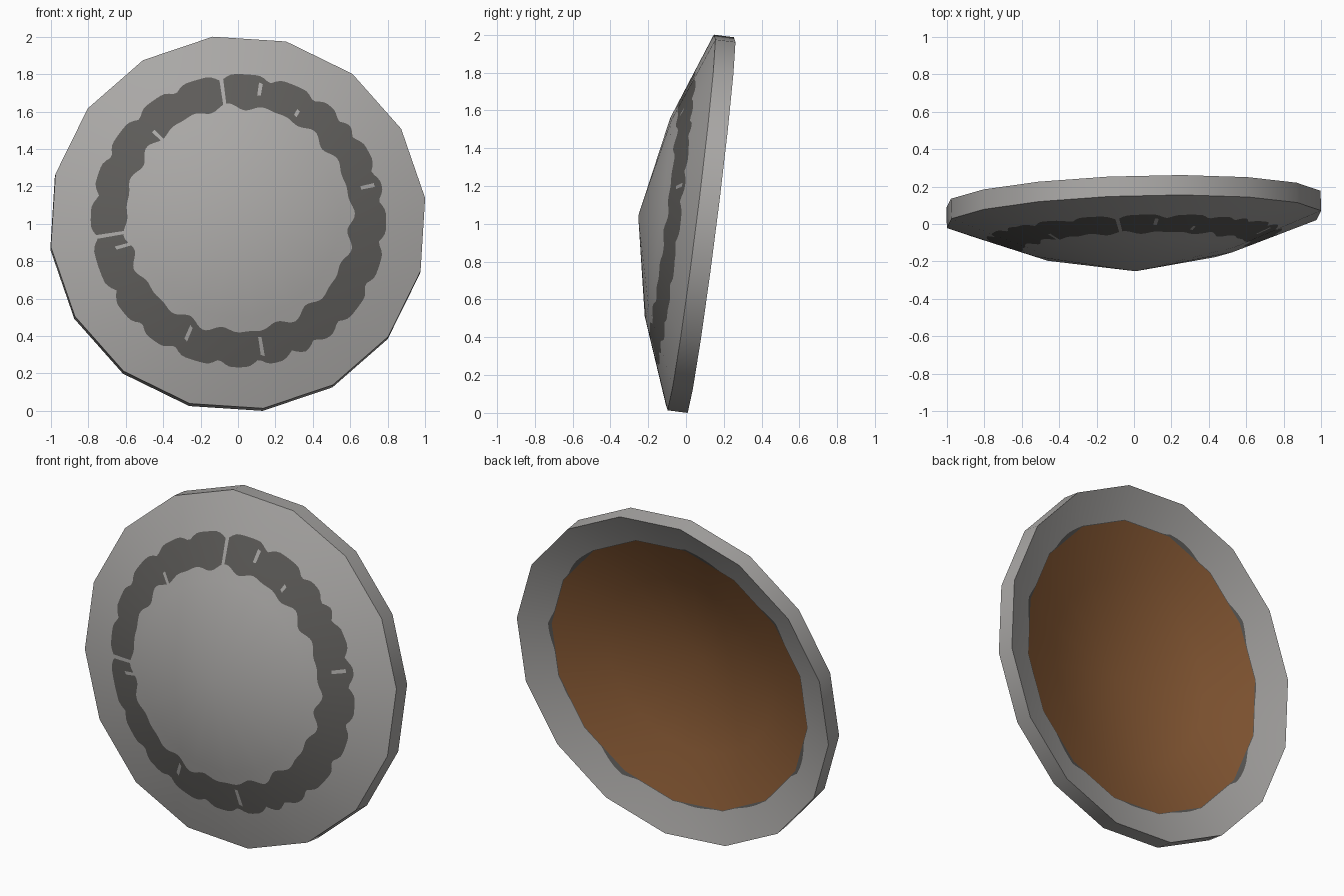
import bpy, math, random
from mathutils import Vector

if "Cube" in bpy.data.objects:
    bpy.data.objects.remove(bpy.data.objects["Cube"])

random.seed(4)
SIDES, SUB, R = 16, 14, 1.01
COLS = SIDES * SUB
START = math.radians(97.5)

# Tilted frame of the shield
axis = Vector((0.03, -1, 0.127)).normalized()
up = (Vector((0, 0, 1)) - axis * axis.z).normalized()
right = up.cross(axis)
centre = Vector((0, 0.025, 1.005))


def material(name, rgb):
    m = bpy.data.materials.new(name)
    m.diffuse_color = (*rgb, 1)
    m.use_nodes = True
    m.node_tree.nodes["Principled BSDF"].inputs["Base Color"].default_value = m.diffuse_color
    return m


mats = [material("light_grey_metal", (0.40, 0.39, 0.38)),
        material("dark_grey_metal", (0.11, 0.106, 0.10)),
        material("brown_leather", (0.26, 0.107, 0.037))]

# Outline points of the sixteen-sided disc, subdivided along each side
def corner(k):
    a = START - k * math.tau / SIDES
    return Vector((math.cos(a), math.sin(a))) * R


outline = [corner(c // SUB).lerp(corner(c // SUB + 1), (c % SUB) / SUB) for c in range(COLS)]
angles = [math.degrees(math.atan2(p.y, p.x)) % 360 for p in outline]

# Bumpy edges of the ring of stone-like plates
NOTCHES = [8, 20, 36, 45, 58, 77, 97, 116, 134, 153, 170, 187, 210, 227,
           243, 262, 278, 292, 302, 314, 333, 351]
GAPS = [(97, 0, 4), (187, 0, 4), (133, 0, 1), (80, 2, 3), (62, 1, 1), (14, 2, 3),
        (193, 0, 1), (246, 1, 2), (280, 1, 3)]


def ang_dist(a, b):
    return abs((a - b + 180) % 360 - 180)


def band_outer(a):
    d = min(ang_dist(a, n) for n in NOTCHES)
    return 0.79 - 0.035 * max(0, 1 - d / 5) ** 1.5


def band_inner(a):
    r = math.radians(a)
    return 0.605 + 0.012 * math.sin(16 * r) + 0.01 * math.sin(23 * r + 1)


def dish(t, offset=0.0):
    # height of the two-step cone above the rim plane
    h = 0.28 - 0.105 * t / 0.535 if t < 0.535 else 0.175 * (1 - t) / 0.465
    return h - offset


def slope(t):
    return 0.29 * t / 0.535 if t < 0.535 else 0.29 + 0.09 * (t - 0.535) / 0.465


verts, faces, mat_ids, normals = [], [], [], []


def place(p, h):
    return centre + right * p.x + up * p.y + axis * h


def add_row(ts, offset):
    base = len(verts)
    for p, t in zip(outline, ts):
        verts.append(place(p * t, dish(t, offset)))
    return base, ts


def normal(c, t, kind):
    p = outline[c % COLS].normalized()
    radial = right * p.x + up * p.y
    if kind == "side":
        return radial
    n = (axis + radial * slope(t)).normalized()
    return n if kind == "front" else -n


def join(a, b, kind, rule):
    # strip of quads between two rows
    for c in range(COLS):
        d = (c + 1) % COLS
        quad = [(a, c), (a, d), (b, d), (b, c)]
        if kind == "back":
            quad.reverse()
        faces.append([row[0] + i for row, i in quad])
        normals.extend(normal(i, row[1][i], kind) for row, i in quad)
        mat_ids.append(rule(c))


def cap(row, offset, kind, mat):
    # fan from the centre of the dish
    tip = len(verts)
    verts.append(place(Vector((0, 0)), dish(0, offset)))
    for c in range(COLS):
        d = (c + 1) % COLS
        ring = [c, d] if kind == "front" else [d, c]
        faces.append([tip] + [row[0] + i for i in ring])
        normals.append(axis if kind == "front" else -axis)
        normals.extend(normal(i, row[1][i], kind) for i in ring)
        mat_ids.append(mat)


def plate_rule(row):
    def rule(c):
        mid = angles[c] - 180 / COLS
        for a, lo, hi in GAPS:
            if ang_dist(mid, a) < 180 / COLS and lo <= row <= hi:
                return 0
        return 1
    return rule


def plain(i):
    return lambda c: i


# Front dish with the dark band
lo = [band_inner(a) / p.length for a, p in zip(angles, outline)]
hi = [band_outer(a) / p.length for a, p in zip(angles, outline)]
step = add_row([0.535] * COLS, 0)
cap(step, 0, "front", 0)
band = [add_row([l + (h - l) * k / 5 for l, h in zip(lo, hi)], 0) for k in range(6)]
rim_front = add_row([1.0] * COLS, 0)
join(step, band[0], "front", plain(0))
for k in range(5):
    join(band[k], band[k + 1], "front", plate_rule(k))
join(band[5], rim_front, "front", plain(0))

# Rim side
THICK = 0.107
rim_back = add_row([1.0] * COLS, THICK)
join(rim_front, rim_back, "side", plain(0))

# Hollow back with leather lining and a thin ragged dark edge
edge = [0.822 + max(0.002, 0.014 * math.sin(math.radians(a) * 11)
                    + 0.012 * math.sin(math.radians(a) * 7 + 2)) for a in angles]
back_step = add_row([0.535] * COLS, THICK)
lining = add_row([0.82] * COLS, THICK)
ragged = add_row(edge, THICK)
cap(back_step, THICK, "back", 2)
join(back_step, lining, "back", plain(2))
join(lining, ragged, "back", plain(1))
join(ragged, rim_back, "back", plain(0))

# Stand on the ground
low = min(v.z for v in verts)
verts = [v - Vector((0, 0, low)) for v in verts]

# Wind every face so that it agrees with its smooth normal
mesh = bpy.data.meshes.new("round_shield")
loops, pos = [], 0
for i, f in enumerate(faces):
    ns = normals[pos:pos + len(f)]
    pos += len(f)
    p = [verts[k] for k in f]
    if (p[1] - p[0]).cross(p[2] - p[0]).dot(sum(ns, Vector())) < 0:
        faces[i] = f[::-1]
        ns = ns[::-1]
    loops += ns
mesh.from_pydata(verts, [], faces)
for m in mats:
    mesh.materials.append(m)
for poly, i in zip(mesh.polygons, mat_ids):
    poly.material_index = i
    poly.use_smooth = True
mesh.normals_split_custom_set([tuple(n) for n in loops])
shield = bpy.data.objects.new("round_shield", mesh)
bpy.context.collection.objects.link(shield)
